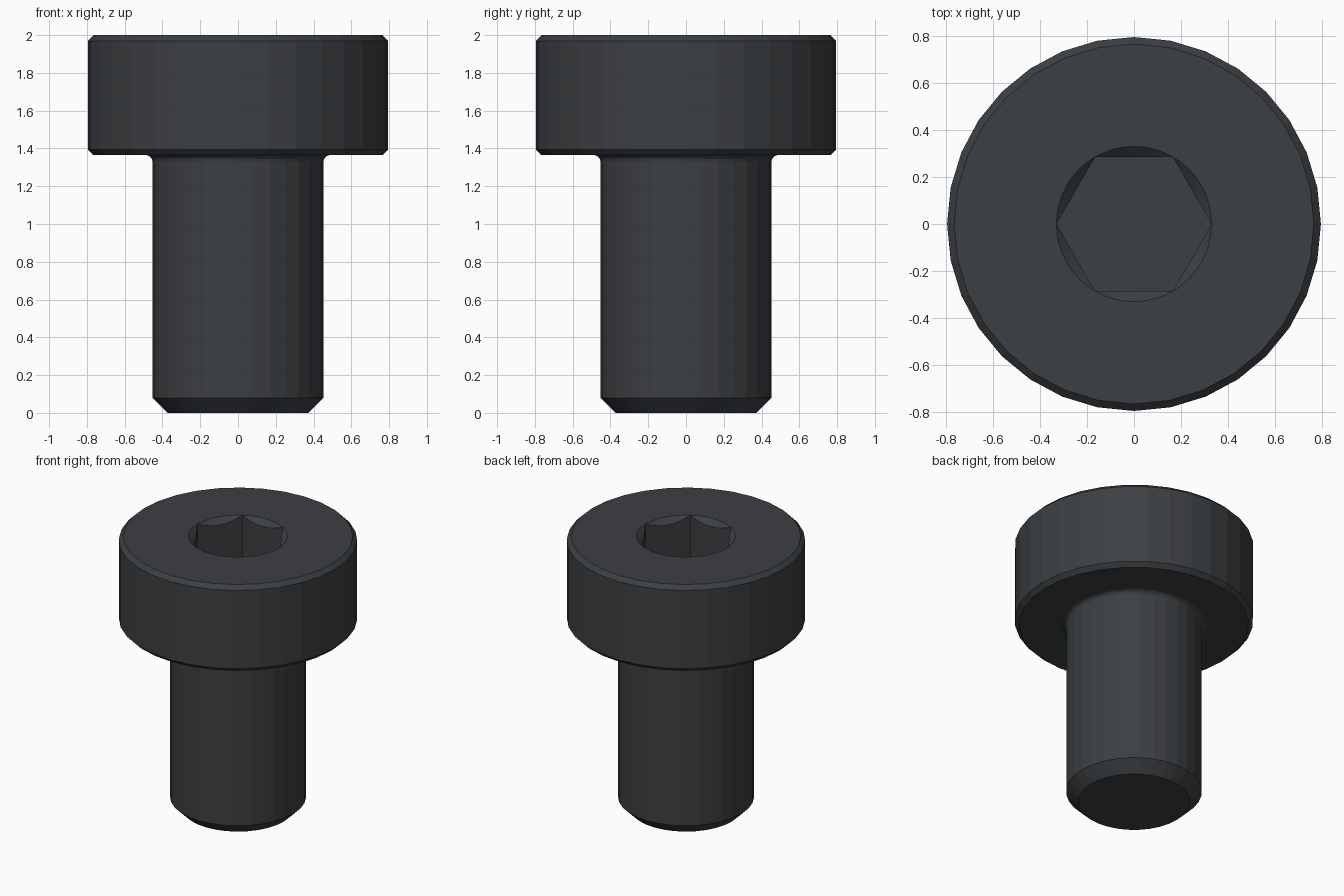
import bpy, bmesh
from math import sin, cos, pi, radians

if "Cube" in bpy.data.objects:
    bpy.data.objects.remove(bpy.data.objects["Cube"])

SIDES = 32        # facets around the screw
SOCKET_SIDES = 48 # samples around the socket rim (multiple of 6)

bm = bmesh.new()


def loop(points):
    return [bm.verts.new(p) for p in points]


def skin(a, b):
    n = len(a)
    for i in range(n):
        j = (i + 1) % n
        bm.faces.new((a[i], a[j], b[j], b[i]))


def ring_edges(vs):
    return [bm.edges.get((vs[i - 1], vs[i])) for i in range(len(vs))]


# Outer profile (radius, z): tip chamfer, shank, fillet, head with chamfers
fr = 0.035
fillet = [(0.453 + fr * (1 - cos(t)), 1.365 - fr + fr * sin(t))
          for t in (radians(90 * k / 4) for k in range(5))]
profile = [(0.373, 0), (0.453, 0.08)] + fillet + [
    (0.765, 1.365), (0.795, 1.395), (0.795, 1.97), (0.765, 2.0)]
rings = [loop([(r * cos(2 * pi * i / SIDES), r * sin(2 * pi * i / SIDES), z)
               for i in range(SIDES)]) for r, z in profile]
for a, b in zip(rings, rings[1:]):
    skin(a, b)
bm.faces.new(rings[0][::-1])

# Hex socket: round rim, conical countersink meeting six flat walls, flat floor
R, FLOOR = 0.33, 1.48
rim, arc, floor = [], [], []
for i in range(SOCKET_SIDES):
    a = 2 * pi * i / SOCKET_SIDES
    r = R * cos(pi / 6) / cos(a % (pi / 3) - pi / 6)
    if i % (SOCKET_SIDES // 6) == 0:
        r = R
    rim.append((R * cos(a), R * sin(a), 2.0))
    arc.append((r * cos(a), r * sin(a), 2.0 - (R - r) * 0.9))
    floor.append((r * cos(a), r * sin(a), FLOOR))
rim, arc, floor = loop(rim), loop(arc), loop(floor)
skin(rim, arc)
skin(arc, floor)
bm.faces.new(floor)

# Flat top face of the head around the socket
bmesh.ops.triangle_fill(bm, use_beauty=True, normal=(0, 0, 1),
                        edges=ring_edges(rings[-1]) + ring_edges(rim))
bmesh.ops.remove_doubles(bm, verts=bm.verts[:], dist=1e-5)
bmesh.ops.recalc_face_normals(bm, faces=bm.faces[:])

mesh = bpy.data.meshes.new("socket_screw")
bm.to_mesh(mesh)
bm.free()
screw = bpy.data.objects.new("socket_screw", mesh)
bpy.context.collection.objects.link(screw)

# Dark steel finish
mat = bpy.data.materials.new("dark_steel")
mat.diffuse_color = (0.045, 0.05, 0.055, 1)
mat.use_nodes = True
mat.node_tree.nodes["Principled BSDF"].inputs["Base Color"].default_value = mat.diffuse_color
mesh.materials.append(mat)
